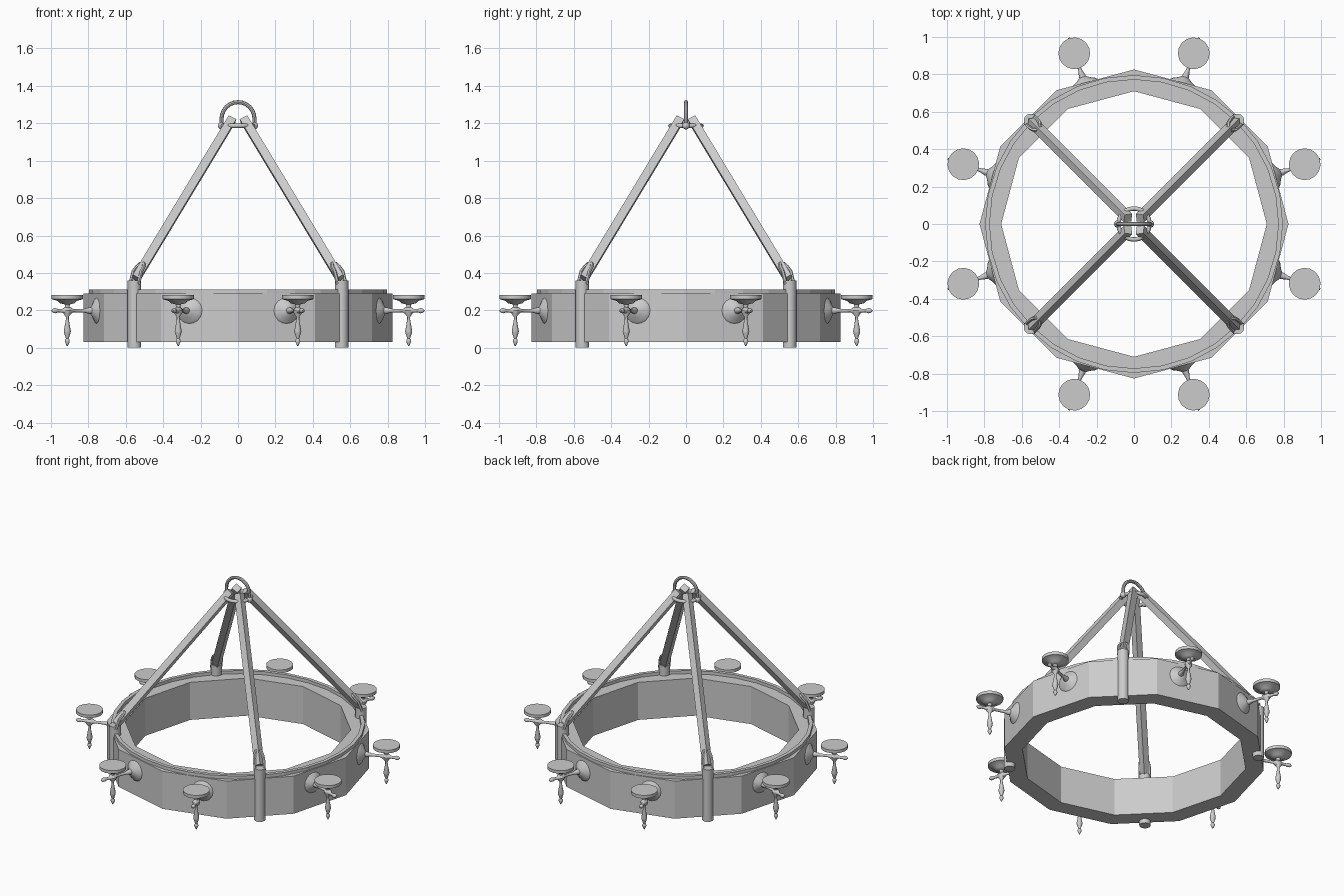
import bpy, bmesh, math
from mathutils import Vector, Matrix

if "Cube" in bpy.data.objects:
    bpy.data.objects.remove(bpy.data.objects["Cube"])


def finish(bm, name, matrix=None, angle=None):
    if matrix is not None:
        bm.transform(matrix)
    bmesh.ops.recalc_face_normals(bm, faces=bm.faces[:])
    me = bpy.data.meshes.new(name)
    for f in bm.faces:
        f.smooth = angle is not None
    bm.to_mesh(me)
    bm.free()
    if angle is not None:
        me.set_sharp_from_angle(angle=math.radians(angle))
    ob = bpy.data.objects.new(name, me)
    bpy.context.scene.collection.objects.link(ob)
    return ob


def lathe(name, profile, n, matrix=None, closed=False, angle=None):
    """Spin (radius, height) points around z; open profiles are capped."""
    bm = bmesh.new()
    rows = [[bm.verts.new((r * math.cos(2 * math.pi * i / n), r * math.sin(2 * math.pi * i / n), z))
             for i in range(n)] for r, z in profile]
    pairs = list(zip(rows, rows[1:])) + ([(rows[-1], rows[0])] if closed else [])
    for a, b in pairs:
        for i in range(n):
            j = (i + 1) % n
            bm.faces.new((a[i], a[j], b[j], b[i]))
    if not closed:
        bm.faces.new(rows[0])
        bm.faces.new(rows[-1])
    return finish(bm, name, matrix, angle)


def tube(name, points, radius, n=8):
    """Sweep a round section along a flat path."""
    pts = [Vector(p) for p in points]
    normal = (pts[1] - pts[0]).cross(pts[len(pts) // 2] - pts[0])
    if normal.length < 1e-6:
        normal = (pts[1] - pts[0]).cross(pts[-1] - pts[0])
    normal.normalize()
    bm = bmesh.new()
    rows = []
    for i, p in enumerate(pts):
        t = (pts[min(i + 1, len(pts) - 1)] - pts[max(i - 1, 0)]).normalized()
        side = t.cross(normal).normalized()
        rows.append([bm.verts.new(p + radius * (math.cos(a) * side + math.sin(a) * normal))
                     for a in (2 * math.pi * k / n for k in range(n))])
    for a, b in zip(rows, rows[1:]):
        for k in range(n):
            m = (k + 1) % n
            bm.faces.new((a[k], a[m], b[m], b[k]))
    bm.faces.new(rows[0])
    bm.faces.new(rows[-1])
    return finish(bm, name, angle=40)


def circle_profile(r, z, radius, n=8):
    return [(r + radius * math.cos(2 * math.pi * k / n), z + radius * math.sin(2 * math.pi * k / n))
            for k in range(n)]


# Main twelve-sided hoop and the rounder rim strip on top
lathe("hoop", [(0.826, 0.03), (0.826, 0.29), (0.71, 0.29), (0.71, 0.03)], 12, closed=True)
lathe("rim_strip", [(0.796, 0.27), (0.796, 0.312), (0.772, 0.312), (0.772, 0.27)], 32, closed=True)

# Four posts with staples and suspension bars
for k in range(4):
    a = math.radians(45 + 90 * k)
    out = Vector((math.cos(a), math.sin(a), 0))
    tan = Vector((-math.sin(a), math.cos(a), 0))
    up = Vector((0, 0, 1))
    lathe("post", [(0.036, 0), (0.036, 0.36)], 12, Matrix.Translation(out * 0.783), angle=40)

    # Staple leaning inward over the foot of the bar
    path = [out * 0.785 + tan * 0.03 + up * 0.34]
    for i in range(7):
        t = math.pi * i / 6
        s = math.sin(t)
        path.append(out * (0.76 - 0.04 * s) + tan * 0.03 * math.cos(t) + up * (0.41 + 0.045 * s))
    path.append(out * 0.785 - tan * 0.03 + up * 0.34)
    tube("staple", path, 0.01, 6)

    # Square bar set on edge
    low = out * 0.772 + up * 0.37
    high = out * 0.045 + up * 1.222
    d = (high - low).normalized()
    across = tan
    third = d.cross(across)
    m = Matrix((across, third, d)).transposed().to_4x4()
    lathe("suspension_bar", [(0.032, 0), (0.032, (high - low).length)], 4, Matrix.Translation(low) @ m)

# Top gathering ring, lifting arch and its end knobs
lathe("top_ring", circle_profile(0.083, 1.187, 0.012), 20, closed=True, angle=50)
arch = [(-0.088, 0, 1.185)]
arch += [(-0.088 * math.cos(math.pi * i / 12), 0, 1.225 + 0.088 * math.sin(math.pi * i / 12)) for i in range(13)]
arch.append((0.088, 0, 1.185))
tube("lifting_arch", arch, 0.011)
for s in (-1, 1):
    bm = bmesh.new()
    bmesh.ops.create_uvsphere(bm, u_segments=10, v_segments=6, radius=0.02)
    finish(bm, "arch_knob", Matrix.Translation((0.088 * s, 0, 1.187)), 60)

# Eight candle brackets: wall boss, arm, dish with spindle
boss = [(0.085, 0.74), (0.085, 0.776), (0.078, 0.792), (0.06, 0.808), (0.035, 0.82), (0.02, 0.832)]
arm = [(0.02, 0.8), (0.018, 0.84), (0.01, 0.87), (0.009, 0.935), (0.02, 0.95), (0.02, 0.98),
       (0.01, 0.995), (0.009, 1.02), (0.014, 1.032), (0.012, 1.045), (0.004, 1.055)]
spindle = [(0.002, 0.008), (0.013, 0.032), (0.013, 0.04), (0.007, 0.048), (0.017, 0.078), (0.019, 0.088),
           (0.008, 0.15), (0.008, 0.165), (0.022, 0.185), (0.024, 0.2), (0.012, 0.215), (0.014, 0.232),
           (0.04, 0.238), (0.05, 0.25), (0.085, 0.26), (0.085, 0.281)]
for k in range(4):
    for s in (-1, 1):
        turn = Matrix.Rotation(math.radians(90 * k + 19.3 * s), 4, 'Z')
        lay = turn @ Matrix.Translation((0, 0, 0.198)) @ Matrix.Rotation(math.pi / 2, 4, 'Y')
        lathe("bracket_boss", boss, 16, lay, angle=45)
        lathe("bracket_arm", arm, 8, lay, angle=50)
        lathe("candle_dish", spindle, 16, turn @ Matrix.Translation((0.967, 0, 0)), angle=40)
